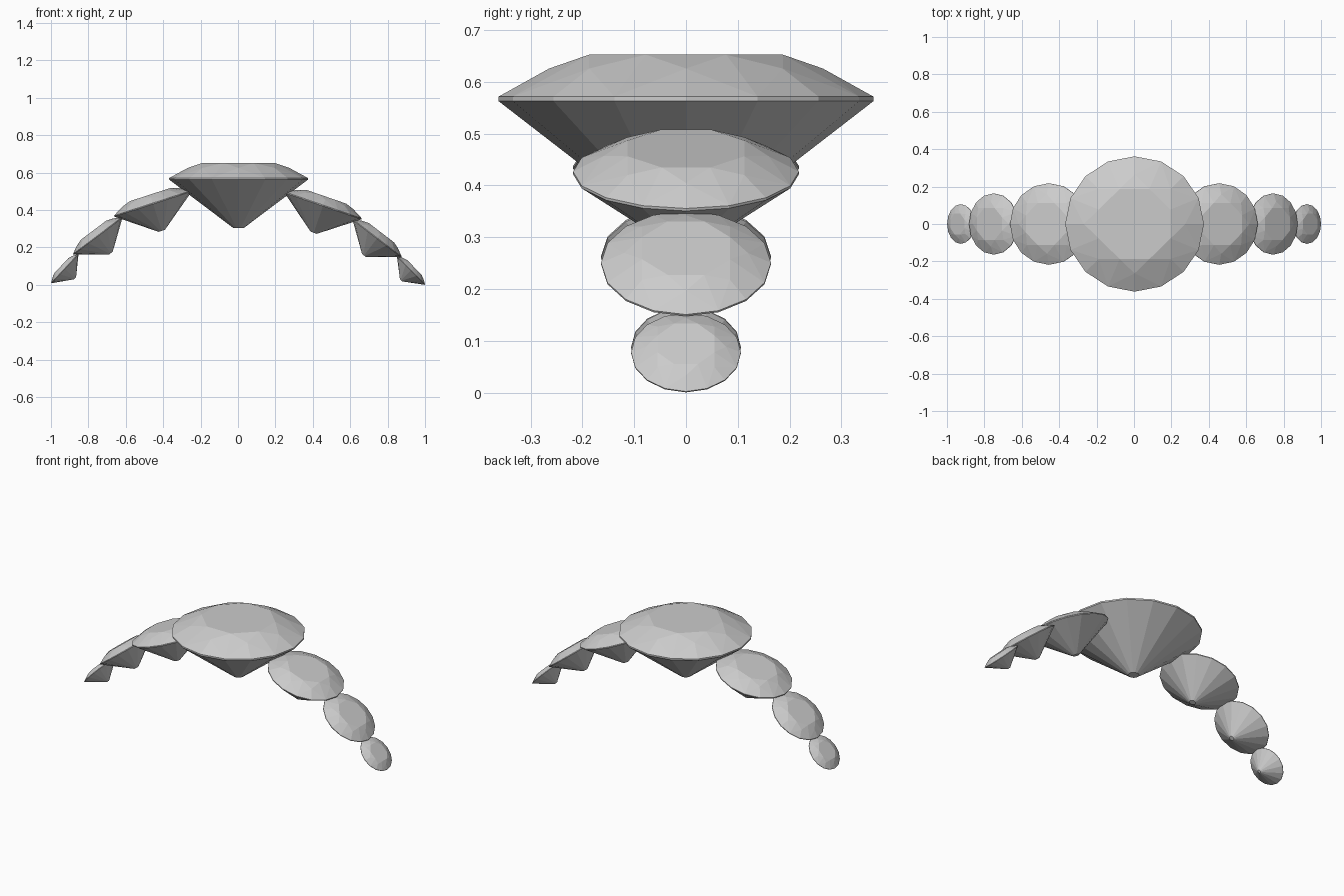
import bpy, bmesh
from math import cos, sin, pi, radians

if "Cube" in bpy.data.objects:
    bpy.data.objects.remove(bpy.data.objects["Cube"])

# Unit brilliant-cut profile: (radius, height)
TABLE, STAR = (0.56, 0.23), (0.73, 0.158)
GIRDLE_TOP, GIRDLE_LOW, CULET = (1.0, 0.012), (1.0, -0.012), (0.08, -0.705)


def gem(name, x, z, radius, tilt, depth_scale=1.0):
    bm = bmesh.new()

    def ring(level, count, offset=0.0):
        r, h = level
        return [bm.verts.new((r * cos(2 * pi * i / count + offset),
                              r * sin(2 * pi * i / count + offset), h))
                for i in range(count)]

    table = ring(TABLE, 8, pi / 8)
    star = ring(STAR, 8)
    top = ring(GIRDLE_TOP, 16)
    low = ring(GIRDLE_LOW, 16)
    culet = ring(CULET, 16)
    bm.faces.new(table)
    for i in range(8):
        j = (i + 1) % 8
        a, b, c = 2 * i, 2 * i + 1, (2 * i + 2) % 16
        # star facet, kite facet and the two upper girdle facets
        bm.faces.new((star[i], table[i], table[i - 1]))
        bm.faces.new((table[i], star[i], top[b]))
        bm.faces.new((table[i], top[b], star[j]))
        bm.faces.new((star[i], top[a], top[b]))
        bm.faces.new((star[j], top[b], top[c]))
    # girdle band and pavilion
    for upper, lower in ((top, low), (low, culet)):
        for i in range(16):
            j = (i + 1) % 16
            bm.faces.new((upper[i], lower[i], lower[j], upper[j]))
    bm.faces.new(culet[::-1])
    bmesh.ops.recalc_face_normals(bm, faces=bm.faces)
    mesh = bpy.data.meshes.new(name)
    bm.to_mesh(mesh)
    bm.free()
    obj = bpy.data.objects.new(name, mesh)
    bpy.context.collection.objects.link(obj)
    obj.location = (x, 0, z)
    obj.rotation_euler = (0, radians(tilt), 0)
    obj.scale = (radius, radius * depth_scale, radius)


# Large middle stone
gem("centre_gem", 0.003, 0.567, 0.371, 0, 0.975)

# Graduated stones falling away along the arc: x, z, radius, tilt
left = [(-0.455, 0.435, 0.218, -18), (-0.75, 0.262, 0.164, -37), (-0.926, 0.087, 0.106, -47)]
right = [(0.455, 0.424, 0.218, 19), (0.744, 0.249, 0.164, 37.5), (0.925, 0.077, 0.106, 45.5)]
for side, stones in (("left", left), ("right", right)):
    for size, stone in zip(("large", "medium", "small"), stones):
        gem(f"{side}_{size}_gem", *stone)
